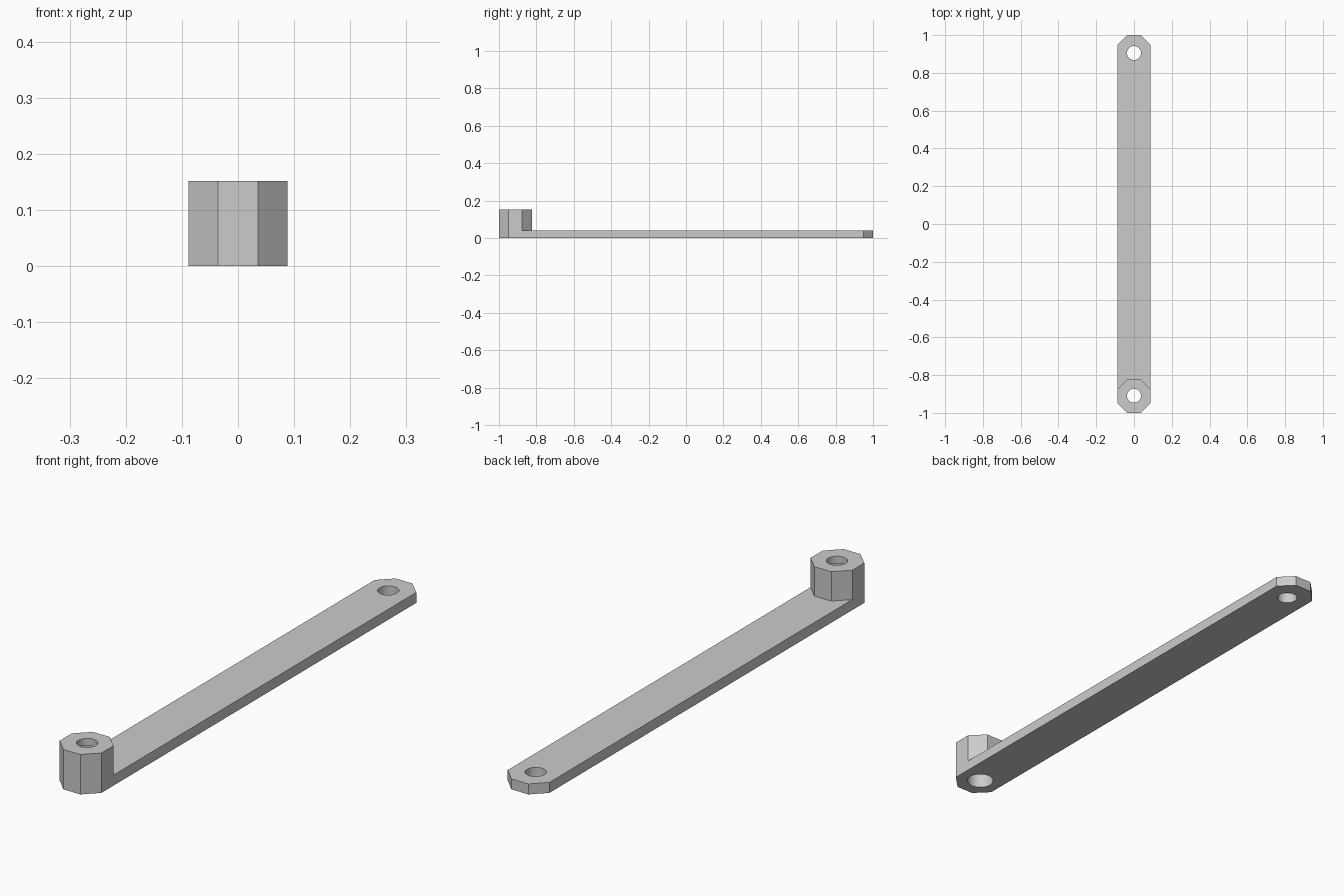
import bpy
import bmesh

default = bpy.data.objects.get("Cube")
if default:
    bpy.data.objects.remove(default, do_unlink=True)

HALF_W = 0.088       # half width of the bar and of its octagonal ends
FLAT = 0.036         # half length of one octagon side
END_Y = 1.0 - HALF_W  # centre of each octagonal end
BAR_H, POST_H = 0.04, 0.152

# Plain grey material
grey = bpy.data.materials.new("light grey")
grey.use_nodes = True
color = (0.6, 0.6, 0.6, 1.0)
grey.diffuse_color = color
grey.node_tree.nodes["Principled BSDF"].inputs["Base Color"].default_value = color


def half_octagon(cy, side):
    """Four corners of an octagon's half, running from +x to -x."""
    return [(HALF_W, cy + side * FLAT), (FLAT, cy + side * HALF_W),
            (-FLAT, cy + side * HALF_W), (-HALF_W, cy + side * FLAT)]


def raise_face(bm, faces, height):
    """Extrude a region up and return its new faces."""
    out = bmesh.ops.extrude_face_region(bm, geom=faces)["geom"]
    for v in out:
        if isinstance(v, bmesh.types.BMVert):
            v.co.z = height
    return [f for f in out if isinstance(f, bmesh.types.BMFace)]


# Bar with an octagonal post at the front: shared footprint, raised in two steps
bm = bmesh.new()


def corners(points):
    return [bm.verts.new((x, y, 0)) for x, y in points]


front = corners(half_octagon(-END_Y, -1))
join = corners(half_octagon(-END_Y, 1))
back = corners(half_octagon(END_Y, 1))
post_base = bm.faces.new(join + front[::-1])
bar_base = bm.faces.new(back + join[::-1])
tops = raise_face(bm, [post_base, bar_base], BAR_H)
post_top = min(tops, key=lambda f: f.calc_center_median().y)
raise_face(bm, [post_top], POST_H)
for f in [post_top, post_base, bar_base]:
    if f.is_valid and f is post_top:
        bm.faces.remove(f)
# Close the underside as one face and drop leftover seams
seam = [e for e in bm.edges if all(v.co.z == 0 for v in e.verts)
        and len(e.link_faces) == 2
        and all(abs(f.normal.z) > 0.9 for f in e.link_faces)]
bmesh.ops.dissolve_edges(bm, edges=seam, use_verts=False)
# The underside may have been consumed by the extrusion
rim = [e for e in bm.edges if e.is_boundary]
if rim:
    bmesh.ops.contextual_create(bm, geom=rim)
loose = [e for e in bm.edges if not e.link_faces]
bmesh.ops.delete(bm, geom=loose, context='EDGES')
bmesh.ops.recalc_face_normals(bm, faces=bm.faces)
mesh = bpy.data.meshes.new("link_arm")
bm.to_mesh(mesh)
bm.free()
arm = bpy.data.objects.new("link_arm", mesh)
bpy.context.collection.objects.link(arm)
mesh.materials.append(grey)


def drill(name, y, radius, z0, z1):
    """Cut a round vertical hole through the arm."""
    bpy.ops.mesh.primitive_cylinder_add(
        vertices=48, radius=radius, depth=z1 - z0, location=(0, y, (z0 + z1) / 2))
    cutter = bpy.context.object
    cutter.name = name
    cutter.hide_render = True
    cutter.data.materials.append(grey)
    mod = arm.modifiers.new(name, 'BOOLEAN')
    mod.operation = 'DIFFERENCE'
    mod.solver = 'EXACT'
    mod.object = cutter
    bpy.ops.object.select_all(action='DESELECT')
    arm.select_set(True)
    bpy.context.view_layer.objects.active = arm
    bpy.ops.object.modifier_apply(modifier=name)
    bpy.data.objects.remove(cutter, do_unlink=True)


# Pin holes, with a wider counterbore under the post
drill("back_hole", 0.905, 0.037, -0.1, 0.3)
drill("post_hole", -0.909, 0.037, -0.1, 0.3)
drill("post_counterbore", -0.909, 0.049, -0.1, 0.125)

bpy.ops.object.shade_smooth_by_angle(angle=0.5)
